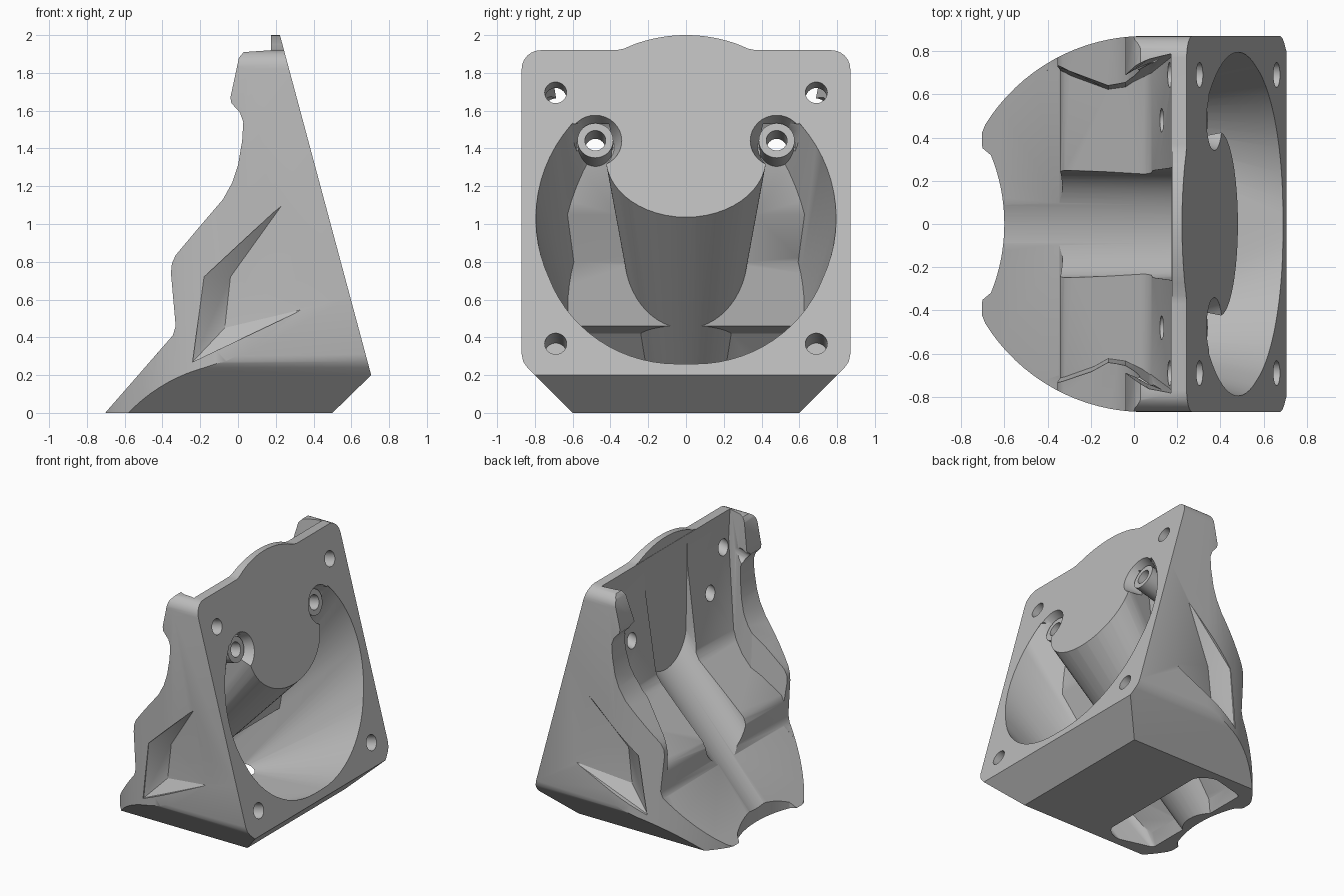
import bpy, bmesh, math
from mathutils import Vector

cube = bpy.data.objects.get("Cube")
if cube:
    bpy.data.objects.remove(cube, do_unlink=True)

grey = bpy.data.materials.new("plain grey")
grey.use_nodes = True
grey.diffuse_color = (0.5, 0.5, 0.5, 1)
grey.node_tree.nodes["Principled BSDF"].inputs["Base Color"].default_value = (0.5, 0.5, 0.5, 1)

NORMAL = Vector((1.8, 0, 0.48)).normalized()   # direction the fan plate faces
UP = Vector((-0.48, 0, 1.8)).normalized()


def plate_point(y, z, depth=0):
    return Vector((0.7 - (z - 0.2) * 0.2667, y, z)) - NORMAL * depth


def finish(name, bm):
    bmesh.ops.recalc_face_normals(bm, faces=bm.faces)
    mesh = bpy.data.meshes.new(name)
    bm.to_mesh(mesh)
    bm.free()
    mesh.materials.append(grey)
    obj = bpy.data.objects.new(name, mesh)
    bpy.context.collection.objects.link(obj)
    return obj


def prism(name, pts, place, move, spread=1):
    """Flat outline, placed in space and swept along a vector; spread widens the far end in y."""
    bm = bmesh.new()
    face = bm.faces.new([bm.verts.new(place(a, b)) for a, b in pts])
    out = bmesh.ops.extrude_face_region(bm, geom=[face])
    moved = [v for v in out["geom"] if isinstance(v, bmesh.types.BMVert)]
    bmesh.ops.translate(bm, verts=moved, vec=move)
    bmesh.ops.scale(bm, verts=moved, vec=(1, spread, 1))
    return finish(name, bm)


def side_prism(name, pts):
    return prism(name, pts, lambda a, b: (a, -1.1, b), (0, 2.2, 0))


def plan_prism(name, pts, spread=1):
    return prism(name, pts, lambda a, b: (a, b, -0.2), (0, 0, 3.5), spread)


def hull(name, pts):
    bm = bmesh.new()
    for p in pts:
        bm.verts.new(p)
    out = bmesh.ops.convex_hull(bm, input=bm.verts)
    junk = {g for g in out["geom_interior"] + out["geom_unused"]
            if isinstance(g, bmesh.types.BMVert)}
    bmesh.ops.delete(bm, geom=list(junk), context="VERTS")
    return finish(name, bm)


def rod(name, start, end, r1, r2=None):
    axis = end - start
    bm = bmesh.new()
    bmesh.ops.create_cone(bm, cap_ends=True, segments=32, radius1=r1,
                          radius2=r1 if r2 is None else r2, depth=axis.length)
    bmesh.ops.rotate(bm, verts=bm.verts, matrix=axis.to_track_quat("Z", "Y").to_matrix())
    bmesh.ops.translate(bm, verts=bm.verts, vec=(start + end) / 2)
    return finish(name, bm)


def combine(target, tool, mode="DIFFERENCE"):
    mod = target.modifiers.new("cut", "BOOLEAN")
    mod.operation, mod.object, mod.solver = mode, tool, "EXACT"
    bpy.context.view_layer.objects.active = target
    bpy.ops.object.modifier_apply(modifier=mod.name)
    bpy.data.objects.remove(tool, do_unlink=True)


def mirrored(half):
    return half + [(-a, b) for a, b in reversed(half) if abs(a) > 1e-6]


def arc(cx, cy, r, a0, a1, n=6):
    angles = [math.radians(a0 + (a1 - a0) * i / n) for i in range(n + 1)]
    return [(cx + r * math.cos(a), cy + r * math.sin(a)) for a in angles]


def groove(name, *ends):
    """U shaped trough between two sections, each given as x, floor height and radius."""
    pts = []
    for x, low, r in ends:
        half = arc(0, low + r, r, -90, -8, 12) + [(r + 0.06, low + 3)]
        pts += [(x, a, b) for a, b in mirrored(half)]
    return hull(name, pts)


def dent(name, side, inset):
    """Faceted hollow in a side wall."""
    rim = [(0.24, 0.875, 1.11), (-0.18, 0.835, 0.72), (-0.24, 0.81, 0.27), (0.35, 0.875, 0.55)]
    deep = [(-0.04, 0.76, 0.72), (-0.07, 0.76, 0.45)]
    pts = [(x, side * (y - inset), z) for x, y, z in rim + deep]
    pts += [(x, side * (y + 0.3), z) for x, y, z in rim]
    return hull(name, pts)


# Outer shell: side profile, trimmed by the plan outline and the plate outline
shell = side_prism("fan_duct", [
    (0.5, 0), (0.705, 0.2), (0.222, 2), (0.175, 2), (0.175, 1.92), (0.03, 1.91), (0.005, 1.88),
    (-0.04, 1.67), (-0.035, 1.64), (0.01, 1.59), (0.028, 1.54), (0.022, 1.44), (0, 1.31),
    (-0.03, 1.22), (-0.08, 1.13), (-0.2, 0.99), (-0.33, 0.835), (-0.35, 0.79), (-0.355, 0.74),
    (-0.33, 0.46), (-0.345, 0.41), (-0.705, 0)])

half_plan = arc(0.05, 0, 0.87, 90, 148, 16) + [(-0.706, 0.415), (-0.71, 0.385), (-0.7, 0.35)]
half_plan += arc(-1.45, 0, 0.85, 22, 0, 8)
outline = [(0.9, 0.87)] + half_plan
outline += [(x, -y) for x, y in reversed(outline) if abs(y) > 1e-6]
combine(shell, plan_prism("plan", outline), "INTERSECT")

front = [(0.6, 0), (0.84, 0.24), (0.862, 0.272), (0.87, 0.31)] + arc(0.77, 1.82, 0.1, 0, 90)
front += [(0.37, 1.92), (0.33, 1.928)] + arc(0, 1.2, 0.8, 70, 90, 8)
combine(shell, prism("plate_outline", mirrored(front), lambda a, b: (-1, a, b), (2, 0, 0)),
        "INTERSECT")

# Corner screw holes
for s in (-1, 1):
    for z, depth in ((1.695, 0.62), (0.365, 0.2)):
        combine(shell, rod("hole", plate_point(s * 0.69, z, depth),
                           plate_point(s * 0.69, z, -0.1), 0.058))

# Open pocket between the flared side walls, with the sloping groove down the middle
pocket = side_prism("pocket", [
    (-1, -0.34), (-0.345, 0.41), (-0.335, 0.45), (-0.345, 0.58), (-0.32, 0.64), (0.05, 0.99),
    (0.08, 1.04), (0.17, 1.7), (0.175, 2.5), (-1, 2.5)])
walls = [(-1, 0.85), (-0.35, 0.65), (-0.12, 0.55), (-0.04, 0.555), (0.07, 0.6), (0.25, 0.63)]
walls += [(x, -y) for x, y in reversed(walls)]
combine(pocket, plan_prism("walls", walls, 1.45), "INTERSECT")
combine(shell, pocket)
combine(shell, groove("groove", (-1, -0.35, 0.25), (0.173, 0.975, 0.25)))

# Air passage: round intake narrowing to the slot underneath
centre = plate_point(0, 1.03)
ring = []
for i in range(72):
    a = math.tau * i / 72
    p = centre + 0.795 * (Vector((0, math.cos(a), 0)) + UP * math.sin(a))
    ring += [p, p + NORMAL * 0.12]
slot = [(x, s * y, -0.06) for s in (-1, 1) for x, y in ((-0.37, 0.52), (-0.6, 0.46))]
passage = hull("passage", ring + slot)
combine(passage, side_prism("roof", [
    (-1, -0.45), (-0.24, 0.42), (-0.08, 0.46), (-0.03, 0.8), (0.13, 1.05), (0.24, 1.75),
    (0.24, 3), (-1, 3)]))
combine(passage, groove("groove_wall", (-0.7, -0.2, 0.17), (0.8, 1.37, 0.52)))
combine(passage, prism("plate_fill", [(-0.6, 1.53), (0.6, 1.53), (0.5, 2.2), (-0.5, 2.2)],
                       lambda a, b: (-1, a, b), (2, 0, 0)))
for s in (-1, 1):
    combine(passage, rod("recess", plate_point(s * 0.48, 1.44, 0.13),
                         plate_point(s * 0.48, 1.44, -0.02), 0.1, 0.145), "UNION")
for s in (-1, 1):
    combine(passage, dent("dent_wall", s, 0.07))
    combine(passage, rod("boss", plate_point(s * 0.48, 1.455, 0.3),
                         plate_point(s * 0.48, 1.455, 0.05), 0.095))
combine(shell, passage)

# Side dents and boss holes
for s in (-1, 1):
    combine(shell, dent("dent", s, 0))
    combine(shell, rod("boss_hole", plate_point(s * 0.48, 1.455, 0.5),
                       plate_point(s * 0.48, 1.455, -0.1), 0.055))

# Smooth curves, crisp edges
bpy.ops.object.select_all(action="DESELECT")
shell.select_set(True)
bpy.context.view_layer.objects.active = shell
bpy.ops.object.shade_smooth_by_angle(angle=math.radians(28))
